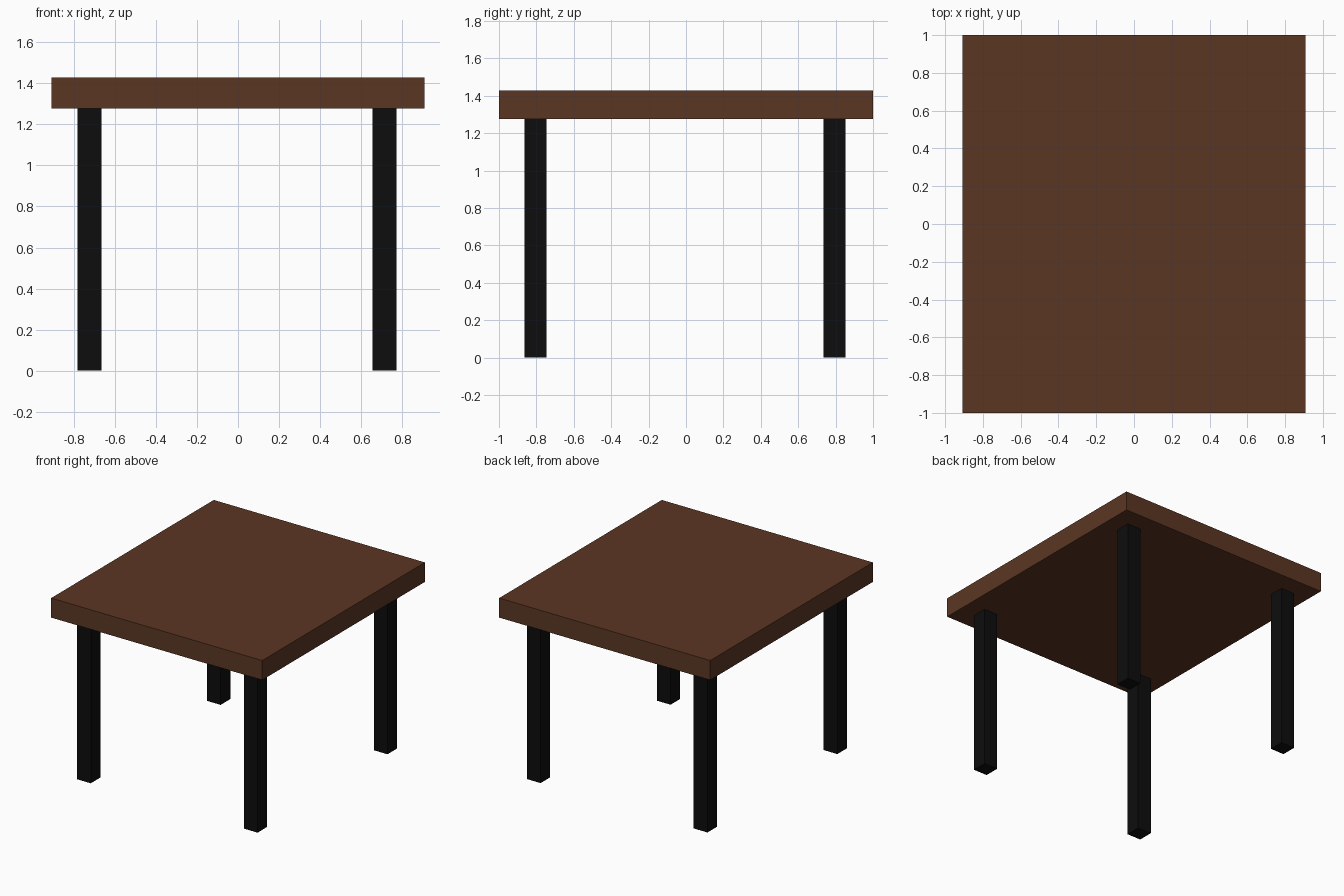
import bpy

if "Cube" in bpy.data.objects:
    bpy.data.objects.remove(bpy.data.objects["Cube"])


def material(name, rgb):
    m = bpy.data.materials.new(name)
    m.diffuse_color = (*rgb, 1.0)
    m.use_nodes = True
    m.node_tree.nodes["Principled BSDF"].inputs["Base Color"].default_value = m.diffuse_color
    return m


def box(name, lo, hi, mat):
    """Axis-aligned box between two corners."""
    centre = [(a + b) / 2 for a, b in zip(lo, hi)]
    bpy.ops.mesh.primitive_cube_add(size=1, location=centre)
    ob = bpy.context.object
    ob.name = name
    ob.scale = [b - a for a, b in zip(lo, hi)]
    bpy.ops.object.transform_apply(location=False, rotation=False, scale=True)
    ob.data.materials.append(mat)
    return ob


brown = material("brown wood", (0.105, 0.037, 0.017))
black = material("black legs", (0.004, 0.004, 0.004))

TOP, UNDER = 1.429, 1.277
HALF_LEG = 0.059

# Tabletop slab
box("tabletop", (-0.909, -1.0, UNDER), (0.909, 1.0, TOP), brown)

# Four square legs, set very slightly off centre
for side, x in (("left", -0.723), ("right", 0.714)):
    for end, y in (("front", -0.804), ("back", 0.794)):
        box(f"{end}_{side}_leg",
            (x - HALF_LEG, y - HALF_LEG, 0.0),
            (x + HALF_LEG, y + HALF_LEG, UNDER), black)
